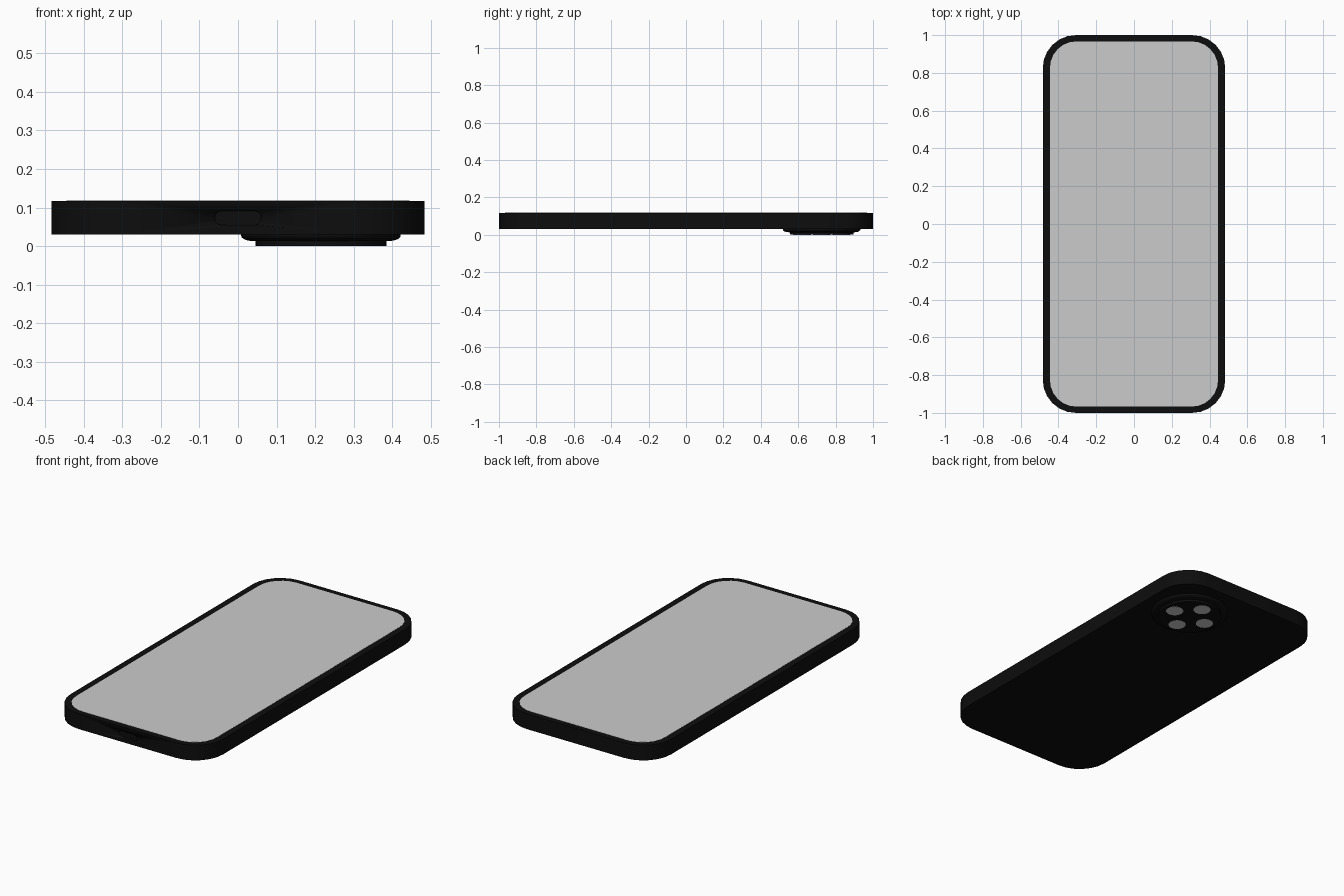
import bpy, bmesh, math

if "Cube" in bpy.data.objects:
    bpy.data.objects.remove(bpy.data.objects["Cube"])

black = bpy.data.materials.new("black_casing")
black.diffuse_color = (0.004, 0.004, 0.004, 1)
black.use_nodes = True
black.node_tree.nodes["Principled BSDF"].inputs["Base Color"].default_value = black.diffuse_color


def finish(name, bm, mat=None, angle=35):
    bmesh.ops.recalc_face_normals(bm, faces=bm.faces)
    mesh = bpy.data.meshes.new(name)
    bm.to_mesh(mesh)
    bm.free()
    ob = bpy.data.objects.new(name, mesh)
    bpy.context.collection.objects.link(ob)
    if mat:
        mesh.materials.append(mat)
    bpy.context.view_layer.objects.active = ob
    ob.select_set(True)
    bpy.ops.object.shade_smooth_by_angle(angle=math.radians(angle))
    ob.select_set(False)
    return ob


def rounded_outline(hx, hy, r, n):
    pts = []
    for q, (sx, sy) in enumerate([(1, 1), (-1, 1), (-1, -1), (1, -1)]):
        for i in range(n + 1):
            a = math.pi / 2 * (q + i / n)
            pts.append((sx * (hx - r) + r * math.cos(a), sy * (hy - r) + r * math.sin(a)))
    return pts


def slab(name, hx, hy, r, n, z0, z1, mat=None, y=0):
    bm = bmesh.new()
    face = bm.faces.new([bm.verts.new((px, py + y, z0)) for px, py in rounded_outline(hx, hy, r, n)])
    ext = bmesh.ops.extrude_face_region(bm, geom=[face], use_keep_orig=True)
    for v in (g for g in ext["geom"] if isinstance(g, bmesh.types.BMVert)):
        v.co.z = z1
    return finish(name, bm, mat)


def turned(name, cx, cy, profile, n, mat=None):
    # stack of rings, capped at both ends
    bm = bmesh.new()
    rings = [[bm.verts.new((cx + r * math.cos(2 * math.pi * i / n),
                            cy + r * math.sin(2 * math.pi * i / n), z)) for i in range(n)]
             for r, z in profile]
    for a, b in zip(rings, rings[1:]):
        for i in range(n):
            bm.faces.new((a[i], a[(i + 1) % n], b[(i + 1) % n], b[i]))
    bm.faces.new(rings[0])
    bm.faces.new(rings[-1])
    return finish(name, bm, mat)


# Casing and screen
body = slab("body", 0.483, 1.0, 0.175, 6, 0.03, 0.117, black)
slab("screen", 0.445, 0.967, 0.14, 6, 0.1, 0.1178)

# Charging port cut into the front edge
port = slab("port_cutter", 0.06, 0.018, 0.017, 5, -0.015, 0.015)
port.rotation_euler.x = math.pi / 2
port.location = (0, -1.0, 0.073)
port.hide_render = True
port.hide_viewport = False
port.display_type = 'WIRE'
cut = body.modifiers.new("port", 'BOOLEAN')
cut.operation = 'DIFFERENCE'
cut.object = port
cut.solver = 'EXACT'

# Earpiece slit above the screen
slab("earpiece", 0.09, 0.005, 0.004, 3, 0.11, 0.1174, black, y=0.983)

# Round camera housing with a rolled shoulder
CX, CY = 0.215, 0.725
profile = [(0.207, 0.035), (0.207, 0.027)]
for i in range(1, 6):
    a = math.pi / 2 * i / 5
    profile.append((0.172 + 0.035 * math.cos(a), 0.027 - 0.014 * math.sin(a)))
profile += [(0.17, 0.013), (0.17, 0.0008)]
turned("camera_housing", CX, CY, profile, 48, black)

# Four lenses in a diamond
for k in range(4):
    a = math.pi / 2 * k
    turned("camera_lens", CX + 0.105 * math.cos(a), CY + 0.105 * math.sin(a),
           [(0.047, 0.012), (0.047, 0.0)], 32)
